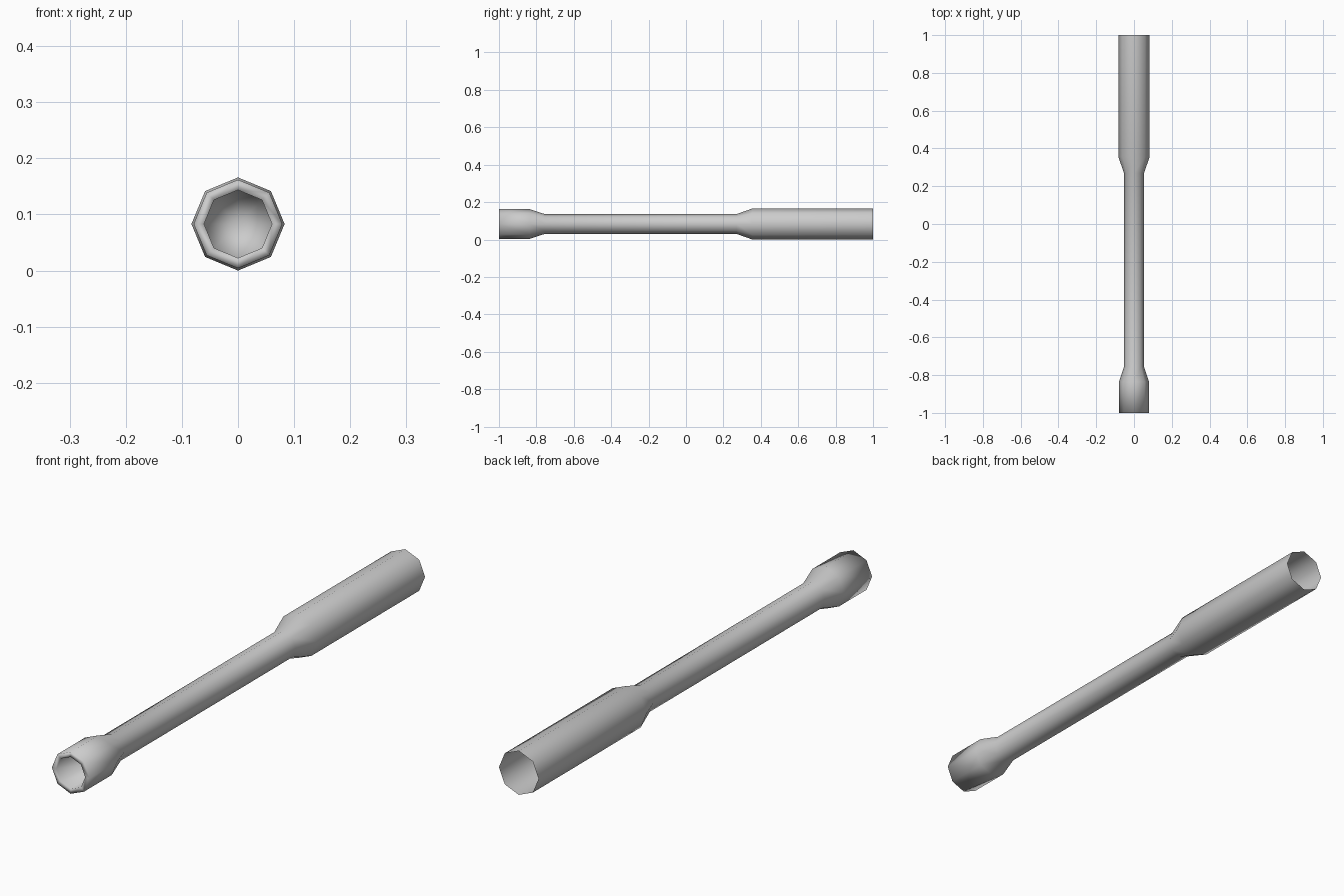
import bpy
import bmesh
import math

SIDES = 8
AXIS_Z = 0.083

cube = bpy.data.objects.get("Cube")
if cube:
    bpy.data.objects.remove(cube, do_unlink=True)

# Single bare metal colour
metal = bpy.data.materials.new("grey metal")
metal.use_nodes = True
metal.diffuse_color = (0.6, 0.6, 0.6, 1)
metal.node_tree.nodes["Principled BSDF"].inputs["Base Color"].default_value = (0.6, 0.6, 0.6, 1)


def add_ring(bm, y, radius):
    """Octagon around the long axis, with a corner pointing up."""
    return [bm.verts.new((radius * math.cos(math.tau * i / SIDES), y,
                          AXIS_Z + radius * math.sin(math.tau * i / SIDES)))
            for i in range(SIDES)]


def lathe(name, profile):
    """Skin rings along the profile; a final zero radius closes to a point."""
    bm = bmesh.new()
    previous = None
    for y, radius in profile:
        ring = add_ring(bm, y, radius) if radius else [bm.verts.new((0, y, AXIS_Z))]
        if previous:
            for i in range(SIDES):
                j = (i + 1) % SIDES
                if radius:
                    bm.faces.new((previous[i], previous[j], ring[j], ring[i]))
                else:
                    bm.faces.new((previous[i], previous[j], ring[0]))
        previous = ring
    for face in bm.faces:
        face.smooth = True
    bmesh.ops.reverse_faces(bm, faces=bm.faces[:])
    mesh = bpy.data.meshes.new(name)
    bm.to_mesh(mesh)
    bm.free()
    mesh.materials.append(metal)
    obj = bpy.data.objects.new(name, mesh)
    bpy.context.collection.objects.link(obj)
    return obj


# Open rear sleeve, slim shaft, flared head, flat rim and closed bore
lathe("socket_wrench_tube", [
    (1.0, 0.083), (0.355, 0.083),
    (0.27, 0.053), (-0.755, 0.053),
    (-0.835, 0.079), (-1.0, 0.079),
    (-1.0, 0.0605), (-0.83, 0.0605), (-0.77, 0),
])
